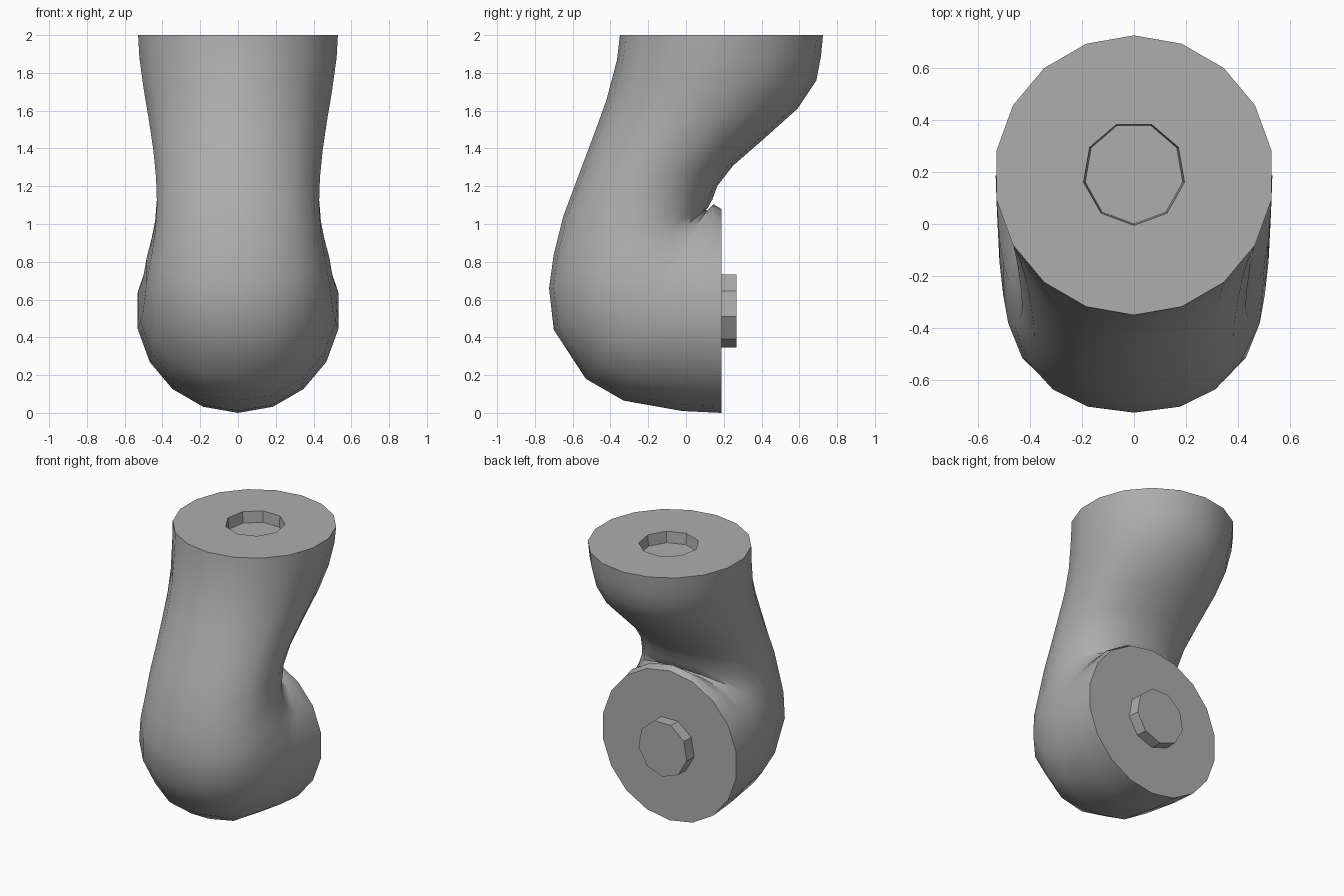
import bpy, bmesh, math

if "Cube" in bpy.data.objects:
    bpy.data.objects.remove(bpy.data.objects["Cube"])

SIDES = 18

grey = bpy.data.materials.new("warm_grey")
grey.diffuse_color = (0.42, 0.42, 0.42, 1)
grey.use_nodes = True
grey.node_tree.nodes["Principled BSDF"].inputs["Base Color"].default_value = grey.diffuse_color


def ring(bm, outer, inner, half_width, n=SIDES, power=1.0):
    """Oval of n points between an outer and an inner (y, z) point."""
    cy, cz = (outer[0] + inner[0]) / 2, (outer[1] + inner[1]) / 2
    uy, uz = outer[0] - cy, outer[1] - cz
    verts = []
    for i in range(n):
        a = 2 * math.pi * i / n
        c = math.copysign(abs(math.cos(a)) ** power, math.cos(a))
        s = math.copysign(abs(math.sin(a)) ** power, math.sin(a))
        verts.append(bm.verts.new((half_width * s, cy + uy * c, cz + uz * c)))
    return verts


def bridge(bm, a, b):
    """Quads between two rings of equal size."""
    n = len(a)
    for i in range(n):
        j = (i + 1) % n
        bm.faces.new((a[i], a[j], b[j], b[i]))


def finish(bm, name):
    bmesh.ops.recalc_face_normals(bm, faces=bm.faces)
    mesh = bpy.data.meshes.new(name)
    bm.to_mesh(mesh)
    bm.free()
    mesh.materials.append(grey)
    obj = bpy.data.objects.new(name, mesh)
    bpy.context.collection.objects.link(obj)
    bpy.ops.object.select_all(action='DESELECT')
    obj.select_set(True)
    bpy.context.view_layer.objects.active = obj
    bpy.ops.object.shade_smooth_by_angle(angle=math.radians(35))
    return obj


# Bent limb: outer (y, z), inner (y, z), half width, roundness
sections = [
    ((-0.35, 2.00), (0.725, 2.00), 0.537, 1.0),
    ((-0.365, 1.87), (0.715, 1.89), 0.53, 1.0),
    ((-0.42, 1.66), (0.69, 1.76), 0.505, 1.0),
    ((-0.47, 1.52), (0.59, 1.61), 0.48, 0.98),
    ((-0.53, 1.36), (0.40, 1.44), 0.455, 0.95),
    ((-0.59, 1.20), (0.25, 1.31), 0.44, 0.93),
    ((-0.65, 1.04), (0.165, 1.20), 0.435, 0.9),
    ((-0.70, 0.84), (0.14, 1.13), 0.445, 0.9),
    ((-0.725, 0.66), (0.115, 1.085), 0.465, 0.9),
    ((-0.70, 0.44), (0.105, 1.075), 0.49, 0.9),
    ((-0.53, 0.18), (0.11, 1.07), 0.51, 0.93),
    ((-0.33, 0.065), (0.125, 1.085), 0.525, 0.97),
    ((-0.02, 0.01), (0.145, 1.105), 0.535, 1.0),
    ((0.187, 0.0), (0.187, 1.08), 0.54, 1.0),
]
bm = bmesh.new()
rings = [ring(bm, o, i, w, power=p) for o, i, w, p in sections]
for a, b in zip(rings, rings[1:]):
    bridge(bm, a, b)
bm.faces.new(rings[-1])

# Top face around a nine-sided socket
rim = ring(bm, (-0.005, 2.0), (0.395, 2.0), 0.197, 9)
floor = ring(bm, (0.0, 1.92), (0.39, 1.92), 0.19, 9)
top = rings[0]
for k in range(9):
    m = (k + 1) % 9
    bm.faces.new((top[2 * k], top[2 * k + 1], top[(2 * k + 2) % SIDES], rim[m], rim[k]))
bridge(bm, rim, floor)
bm.faces.new(floor)
finish(bm, "bent_limb")

# Nine-sided stud on the back face
bm = bmesh.new()
base = ring(bm, (0.18, 0.345), (0.18, 0.745), 0.2, 9)
end = ring(bm, (0.267, 0.345), (0.267, 0.745), 0.195, 9)
bridge(bm, base, end)
bm.faces.new(base)
bm.faces.new(end)
finish(bm, "stud")
